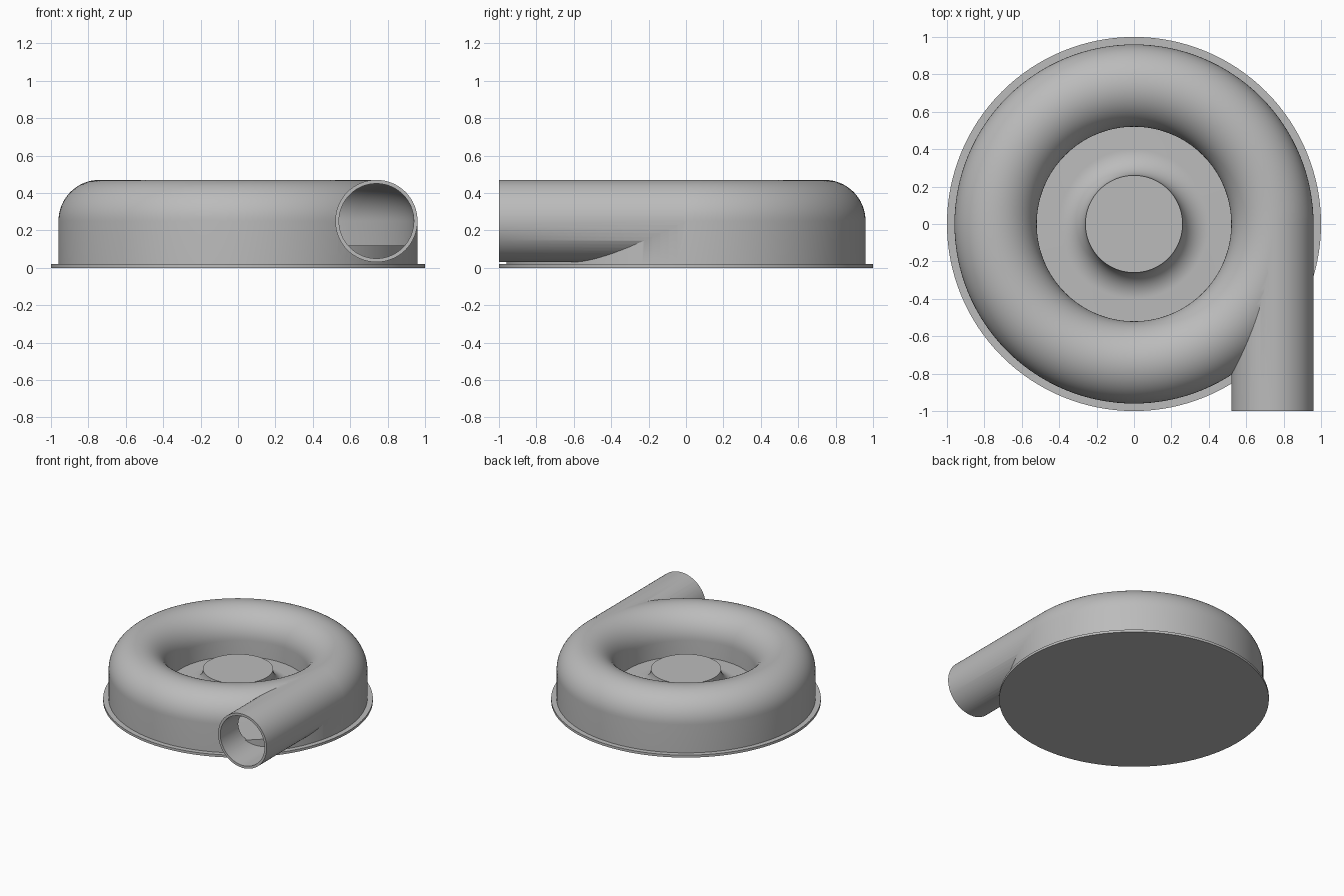
import bpy, bmesh, math
from mathutils import Matrix, Vector

cube = bpy.data.objects.get("Cube")
if cube:
    bpy.data.objects.remove(cube, do_unlink=True)

RING, TUBE, WALL = 0.74, 0.22, 0.02   # scroll radius, tube radius, wall thickness
MID, FLOOR, BASE = 0.25, 0.12, 0.02   # heights

grey = bpy.data.materials.new("plain grey")
grey.use_nodes = True
grey.diffuse_color = (0.5, 0.5, 0.5, 1)
grey.node_tree.nodes["Principled BSDF"].inputs["Base Color"].default_value = (0.5, 0.5, 0.5, 1)


def make(name, bm):
    bmesh.ops.recalc_face_normals(bm, faces=bm.faces)
    mesh = bpy.data.meshes.new(name)
    bm.to_mesh(mesh)
    bm.free()
    obj = bpy.data.objects.new(name, mesh)
    bpy.context.collection.objects.link(obj)
    mesh.materials.append(grey)
    return obj


def lathe(name, profile, closed=False, steps=128):
    """Spin an (r, z) profile around the vertical axis."""
    bm = bmesh.new()
    verts = [bm.verts.new((r, 0, z)) for r, z in profile]
    edges = [bm.edges.new(p) for p in zip(verts, verts[1:])]
    if closed:
        edges.append(bm.edges.new((verts[-1], verts[0])))
    bmesh.ops.spin(bm, geom=verts + edges, cent=(0, 0, 0), axis=(0, 0, 1),
                   angle=math.tau, steps=steps, use_duplicate=False)
    bmesh.ops.remove_doubles(bm, verts=bm.verts, dist=1e-4)
    return make(name, bm)


def arc(cr, cz, radius, start, end, n):
    return [(cr + radius * math.cos(a), cz + radius * math.sin(a))
            for a in (math.radians(start + (end - start) * i / n) for i in range(n + 1))]


def scroll(name, radius, bottom):
    """Ring with a half-round top and straight walls."""
    top = arc(RING, MID, radius, 0, 180, 32)
    return lathe(name, [(RING + radius, bottom)] + top + [(RING - radius, bottom)], True)


def pipe(name, radius, y0, y1):
    bm = bmesh.new()
    place = Matrix.Translation((RING, (y0 + y1) / 2, MID)) @ Matrix.Rotation(math.pi / 2, 4, 'X')
    bmesh.ops.create_cone(bm, cap_ends=True, segments=64, radius1=radius, radius2=radius,
                          depth=y1 - y0, matrix=place)
    return make(name, bm)


def boolean(obj, cutter, operation):
    mod = obj.modifiers.new(operation.lower(), 'BOOLEAN')
    mod.object, mod.operation, mod.solver = cutter, operation, 'EXACT'
    bpy.context.view_layer.objects.active = obj
    bpy.ops.object.modifier_apply(modifier=mod.name)
    bpy.data.objects.remove(cutter, do_unlink=True)


# Hollow scroll housing with a tangential outlet pipe
housing = scroll("scroll_housing", TUBE, BASE / 2)
boolean(housing, pipe("outlet_pipe", TUBE, -1.0, -0.01), 'UNION')
boolean(housing, pipe("outlet_bore", TUBE - WALL, -1.1, -0.012), 'DIFFERENCE')
boolean(housing, scroll("scroll_cavity", TUBE - WALL, -0.1), 'DIFFERENCE')

# Raised floor flaring up into the central hub
flare = arc(0.40, 0.26, 0.14, 270, 180, 16)
floor = lathe("floor_and_hub", [(0, BASE / 2), (0.95, BASE / 2), (0.95, FLOOR)]
              + flare + [(0, 0.26)])

# Flat round base flange
base = lathe("base_flange", [(0, 0), (1, 0), (1, BASE), (0, BASE)])

# Smooth shading with sharp rims
bpy.ops.object.select_all(action='DESELECT')
for obj in (housing, floor, base):
    obj.select_set(True)
bpy.context.view_layer.objects.active = housing
bpy.ops.object.shade_smooth_by_angle(angle=math.radians(30))
